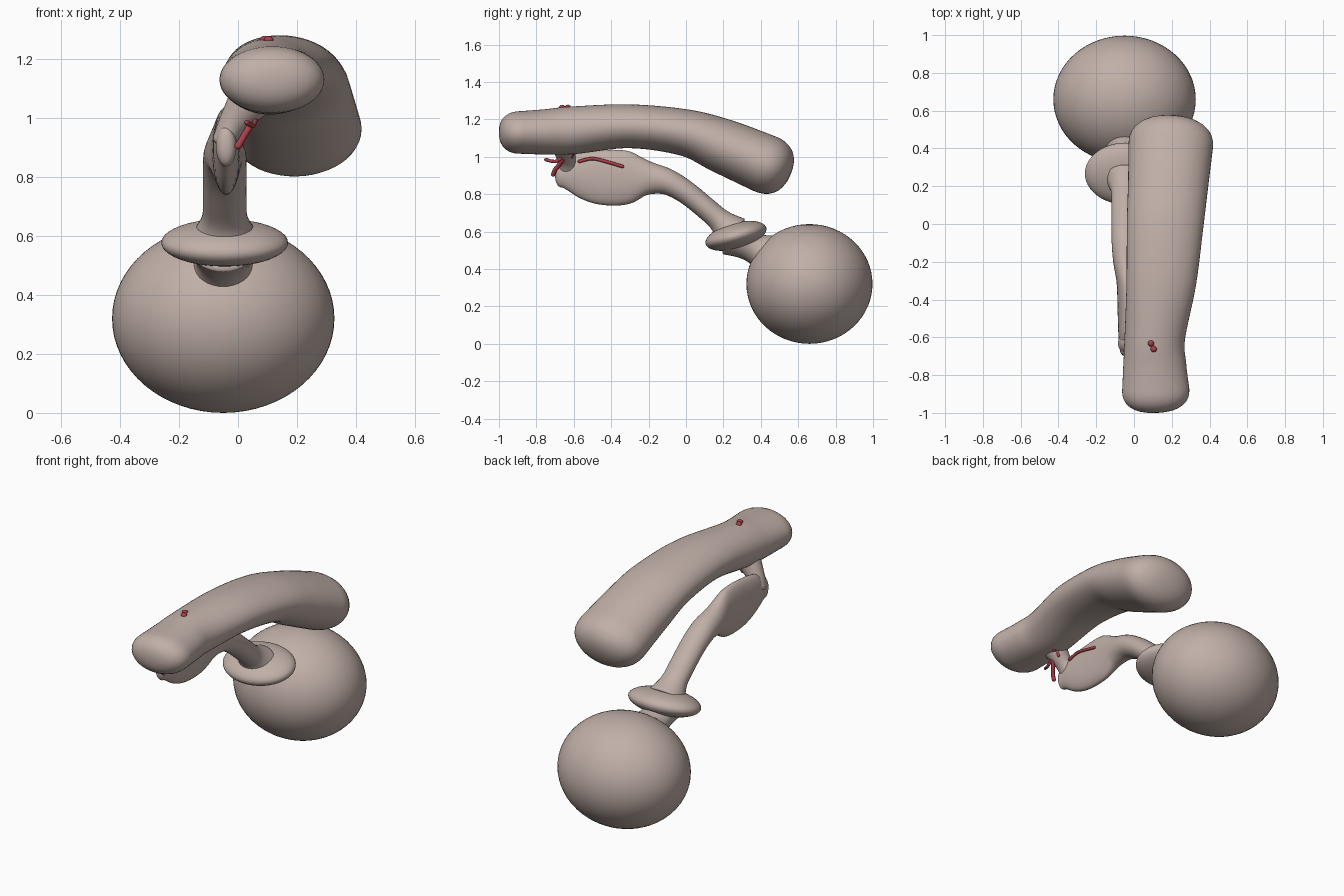
import bpy, bmesh, math
from mathutils import Vector, Matrix

cube = bpy.data.objects.get("Cube")
if cube:
    bpy.data.objects.remove(cube)


def material(name, rgb):
    m = bpy.data.materials.new(name)
    m.use_nodes = True
    m.diffuse_color = (*rgb, 1)
    m.node_tree.nodes["Principled BSDF"].inputs["Base Color"].default_value = (*rgb, 1)
    return m


CLAY = material("pale clay", (0.53, 0.43, 0.39))
RED = material("dark red", (0.42, 0.05, 0.07))


def finish(name, bm, mat):
    bmesh.ops.recalc_face_normals(bm, faces=bm.faces)
    for f in bm.faces:
        f.smooth = True
    me = bpy.data.meshes.new(name)
    bm.to_mesh(me)
    bm.free()
    me.materials.append(mat)
    ob = bpy.data.objects.new(name, me)
    bpy.context.collection.objects.link(ob)
    return ob


def ellipsoid(name, centre, radii, tilt=0, mat=CLAY, segments=48):
    bm = bmesh.new()
    m = Matrix.Translation(centre) @ Matrix.Rotation(tilt, 4, "X") @ Matrix.Diagonal((*radii, 1))
    bmesh.ops.create_uvsphere(bm, u_segments=segments, v_segments=segments // 2, radius=1, matrix=m)
    return finish(name, bm, mat)


def spline(points, steps):
    """Smooth curve through rows of any length."""
    n = len(points)
    rows = []
    for i in range(n - 1):
        a, b, c, d = (points[max(0, min(n - 1, i + k))] for k in (-1, 0, 1, 2))
        for s in range(steps):
            t = s / steps
            rows.append([0.5 * (2 * q + (r - p) * t + (2 * p - 5 * q + 4 * r - w) * t * t
                                + (3 * q - p - 3 * r + w) * t ** 3)
                         for p, q, r, w in zip(a, b, c, d)])
    return rows + [list(points[-1])]


def loft(name, stations, caps, mat=CLAY, sides=32, steps=8, blunt=2.4):
    """Elliptical tube through (x, y, z, side radius, height radius) with domed ends."""
    rows = spline(stations, steps)
    pos = [Vector(r[:3]) for r in rows]
    tan = [(pos[min(i + 1, len(pos) - 1)] - pos[max(i - 1, 0)]).normalized() for i in range(len(pos))]
    rings = [(p, t, r[3], r[4]) for p, t, r in zip(pos, tan, rows)]

    def dome(ring, length, sign):
        p, t, a, b = ring
        out = []
        for k in range(1, 9):
            u = math.sin(k / 8 * math.pi / 2) * 0.999
            s = (1 - u ** blunt) ** (1 / blunt)
            out.append((p + t * sign * length * u, t, a * s, b * s))
        return out

    rings = dome(rings[0], caps[0], -1)[::-1] + rings + dome(rings[-1], caps[1], 1)
    bm = bmesh.new()
    loops = []
    for p, t, a, b in rings:
        side = (Vector((1, 0, 0)) - t * t.x).normalized()
        up = side.cross(t)
        angles = [2 * math.pi * k / sides for k in range(sides)]
        loops.append([bm.verts.new(p + side * a * math.cos(w) + up * b * math.sin(w)) for w in angles])
    for lo, hi in zip(loops, loops[1:]):
        for k in range(sides):
            j = (k + 1) % sides
            bm.faces.new((lo[k], lo[j], hi[j], hi[k]))
    bm.faces.new(loops[0])
    bm.faces.new(loops[-1])
    return finish(name, bm, mat)


def strand(name, points, radius):
    loft(name, [(*p, radius, radius) for p in points], (radius, radius), RED, 8, 4, 2)


# Ball at the rear
ellipsoid("ball", (-0.05, 0.66, 0.32), (0.377, 0.337, 0.32), segments=64)

# Short neck, flared into the ball
loft("neck", [(-0.05, 0.24, 0.57, 0.12, 0.10), (-0.05, 0.31, 0.54, 0.10, 0.085),
              (-0.05, 0.38, 0.505, 0.095, 0.085), (-0.05, 0.48, 0.46, 0.13, 0.13)], (0.02, 0.02))

# Tilted collar
ellipsoid("collar", (-0.045, 0.267, 0.577), (0.215, 0.168, 0.07), math.radians(15))

# Stalk that flattens into an upright paddle
loft("stalk_and_paddle", [
    (-0.04, -0.66, 0.905, 0.035, 0.07), (-0.04, -0.58, 0.905, 0.043, 0.115),
    (-0.04, -0.45, 0.89, 0.047, 0.146), (-0.04, -0.31, 0.888, 0.052, 0.142),
    (-0.045, -0.2, 0.885, 0.065, 0.09), (-0.045, -0.1, 0.866, 0.073, 0.07),
    (-0.045, 0, 0.81, 0.074, 0.062), (-0.045, 0.1, 0.73, 0.074, 0.06),
    (-0.045, 0.18, 0.66, 0.078, 0.065), (-0.045, 0.24, 0.60, 0.11, 0.10)], (0.04, 0.02))

# Link from paddle to upper bar
loft("link", [(-0.045, -0.63, 0.93, 0.04, 0.055), (-0.015, -0.64, 0.985, 0.05, 0.05),
              (0.04, -0.65, 1.06, 0.075, 0.065)], (0.03, 0.03))

# Arched upper bar
loft("upper_bar", [
    (0.115, -0.88, 1.13, 0.178, 0.114), (0.11, -0.75, 1.133, 0.167, 0.121),
    (0.11, -0.6, 1.142, 0.16, 0.127), (0.145, -0.3, 1.163, 0.185, 0.117),
    (0.165, 0, 1.128, 0.203, 0.125), (0.18, 0.2, 1.056, 0.212, 0.146),
    (0.195, 0.42, 0.963, 0.224, 0.157)], (0.12, 0.15), sides=48)

# Red strands around the link and paddle
strand("front_strand", [(0.0, -0.71, 0.905), (0.015, -0.7, 0.93), (0.03, -0.68, 0.955),
                        (0.05, -0.66, 0.985)], 0.012)
strand("hanging_strand", [(0.03, -0.75, 0.985), (0.05, -0.7, 0.975), (0.06, -0.66, 1.0),
                          (0.07, -0.63, 1.04)], 0.009)
strand("rear_strand", [(0.05, -0.61, 1.0), (0.07, -0.605, 1.035)], 0.009)
strand("paddle_strand", [(0.0, -0.57, 0.975), (0.0, -0.5, 0.99), (0.003, -0.42, 0.972),
                         (0.01, -0.34, 0.948)], 0.009)

# Red beads on top of the bar and specks under it
for i, (x, y, z, r) in enumerate([(0.09, -0.632, 1.265, 0.017), (0.104, -0.662, 1.264, 0.017),
                                  (0.09, -0.6, 1.018, 0.012)]):
    ellipsoid(f"bead_{i + 1}", (x, y, z), (r, r, r * 0.8), 0, RED, 12)
